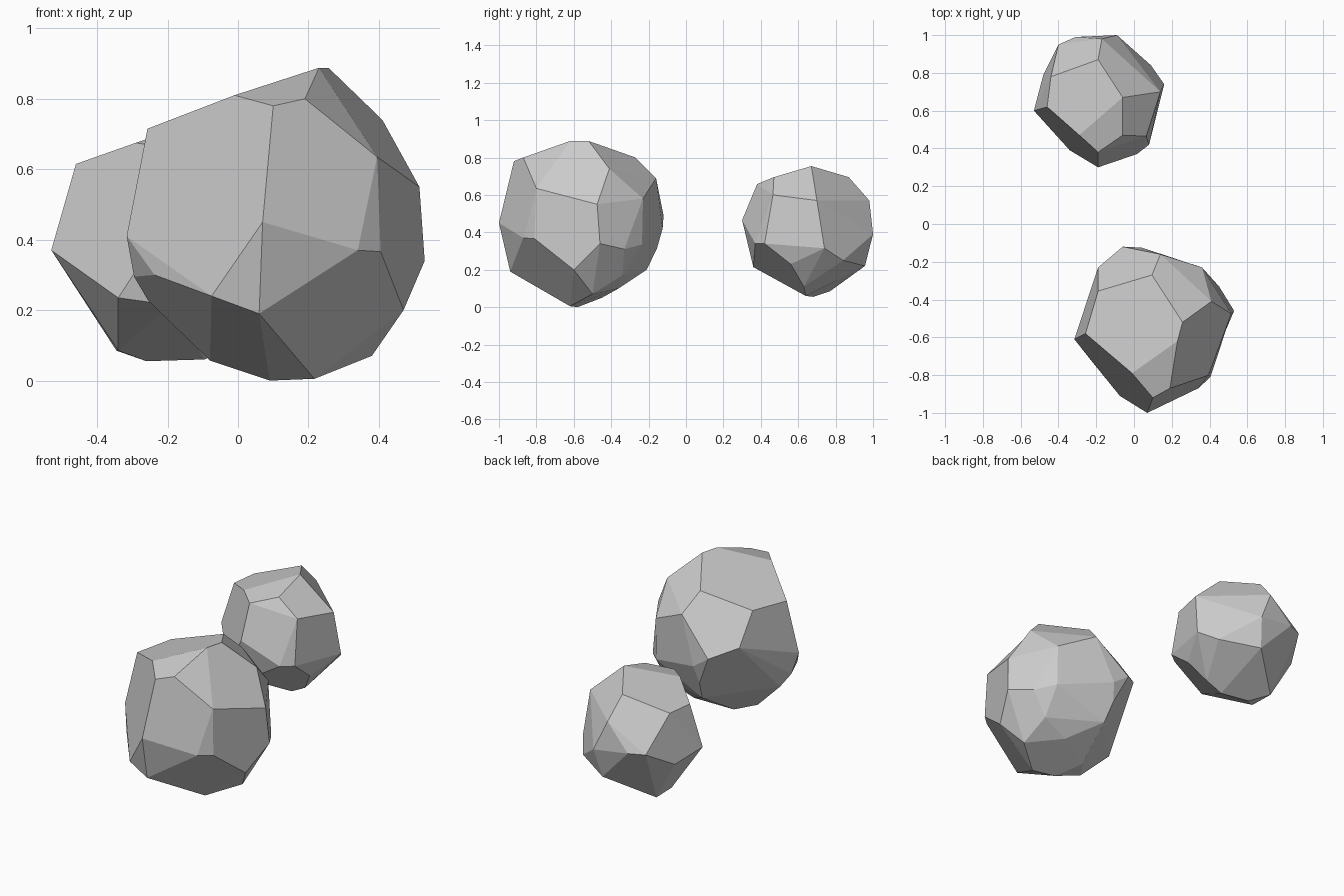
import bpy, bmesh, math


def boulder(name, corners):
    """Faceted rock: convex hull of its corners, near-flat facets merged."""
    bm = bmesh.new()
    for c in corners:
        bm.verts.new(c)
    res = bmesh.ops.convex_hull(bm, input=bm.verts[:])
    junk = {v for k in ("geom_interior", "geom_unused") for v in res[k]
            if isinstance(v, bmesh.types.BMVert)}
    bmesh.ops.delete(bm, geom=list(junk), context='VERTS')
    bmesh.ops.dissolve_limit(bm, angle_limit=math.radians(10),
                             verts=bm.verts[:], edges=bm.edges[:])
    bmesh.ops.recalc_face_normals(bm, faces=bm.faces[:])
    me = bpy.data.meshes.new(name)
    bm.to_mesh(me)
    bm.free()
    ob = bpy.data.objects.new(name, me)
    bpy.context.collection.objects.link(ob)
    return ob


# Small rock at the back
boulder("small_rock", [
    # top facet and shoulders
    (-.44, .78, .615), (-.19, .87, .695), (-.06, .67, .754), (-.06, .47, .695),
    (-.29, .47, .675), (-.46, .62, .615), (-.19, .38, .658),
    # waist
    (.14, .70, .57), (.065, .465, .60), (.16, .74, .315), (.08, .42, .34),
    (.015, .37, .34), (-.19, .30, .465), (-.34, .39, .235), (-.53, .60, .37),
    (-.48, .79, .325), (-.40, .95, .42), (-.31, .99, .42), (-.17, .98, .57),
    (-.09, 1.0, .39), (.09, .84, .25),
    # underside
    (-.12, .957, .22), (-.345, .77, .085), (-.34, .62, .085), (-.26, .68, .055),
    (-.095, .64, .06), (.0, .63, .11), (-.19, .36, .214), (.08, .56, .23)])

# Large rock at the front
boulder("large_rock", [
    # sloping top
    (.257, -.52, .888), (.23, -.62, .888), (-.257, -.58, .715),
    (-.19, -.355, .725), (.095, -.27, .80), (-.01, -.79, .81),
    (.10, -.92, .78), (.19, -.87, .80),
    # front and right
    (.395, -.80, .635), (.405, -.81, .366), (.34, -.87, .37), (.07, -1.0, .45),
    (.06, -.94, .19), (.0, -.95, .30), (-.075, -.91, .24), (-.237, -.71, .30),
    (-.316, -.61, .41), (.515, -.475, .55), (.53, -.46, .34), (.47, -.60, .20),
    (.41, -.41, .74),
    # back
    (.36, -.23, .58), (.45, -.33, .31), (.14, -.16, .69), (-.06, -.12, .49),
    (.04, -.125, .42), (-.19, -.23, .55), (.36, -.235, .335),
    (.02, -.155, .315), (.04, -.21, .20),
    # underside
    (-.295, -.57, .295), (-.255, -.52, .227), (-.08, -.56, .057),
    (.0, -.45, .05), (.09, -.58, .0), (.217, -.62, .005), (.38, -.50, .07),
    (.36, -.34, .17), (.2, -.36, .10)])
